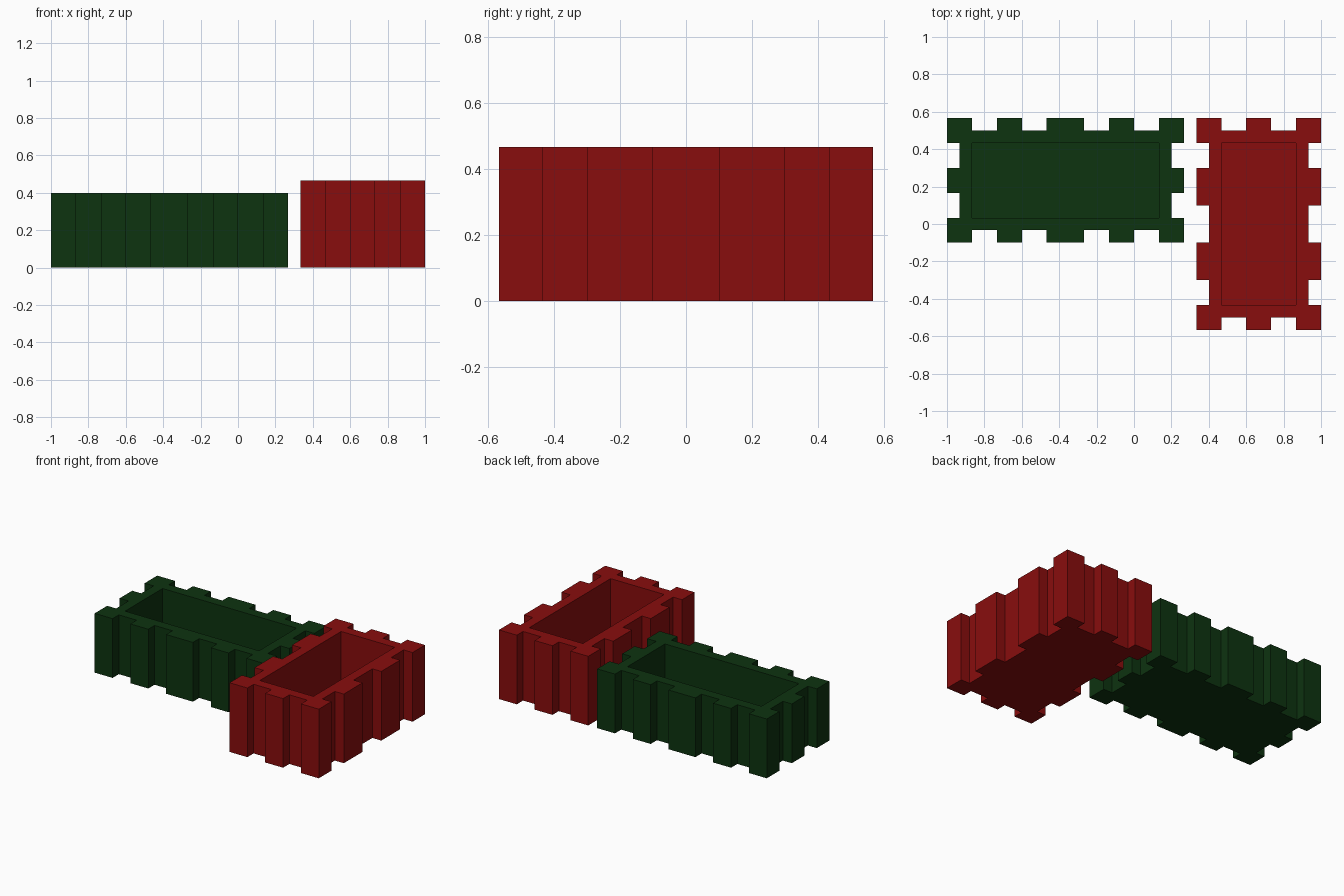
import bpy
import bmesh
from mathutils import Vector

if "Cube" in bpy.data.objects:
    bpy.data.objects.remove(bpy.data.objects["Cube"], do_unlink=True)

UNIT = 1 / 15  # wall thickness, floor thickness and tooth depth


def material(name, rgb):
    mat = bpy.data.materials.new(name)
    mat.use_nodes = True
    mat.diffuse_color = (*rgb, 1)
    bsdf = mat.node_tree.nodes["Principled BSDF"]
    bsdf.inputs["Base Color"].default_value = (*rgb, 1)
    bsdf.inputs["Roughness"].default_value = 0.8
    return mat


def toothed_outline(runs_x, runs_y):
    """Rectangle outline with alternating tooth and gap runs, in units."""
    width, depth = sum(runs_x), sum(runs_y)
    sides = [
        ((0, 0), (1, 0), runs_x),
        ((width, 0), (0, 1), runs_y),
        ((width, depth), (-1, 0), runs_x),
        ((0, depth), (0, -1), runs_y),
    ]
    points = []
    for start, direction, runs in sides:
        start, along = Vector(start), Vector(direction)
        inward = Vector((-along.y, along.x))
        points.append(start)
        travelled = 0
        for i, run in enumerate(runs[:-1]):
            travelled += run
            corner = start + along * travelled
            pair = [corner, corner + inward]
            points += pair if i % 2 == 0 else pair[::-1]
    return points


def toothed_box(name, origin, runs_x, runs_y, height, mat):
    """Open box with a toothed outer wall; origin is its low x, low y corner."""
    width, depth = sum(runs_x), sum(runs_y)
    outline = toothed_outline(runs_x, runs_y)
    cavity = [(2, 2), (width - 2, 2), (width - 2, depth - 2), (2, depth - 2)]
    bm = bmesh.new()

    def ring(points, z):
        return [bm.verts.new((p[0] * UNIT, p[1] * UNIT, z * UNIT)) for p in points]

    def walls(low, high):
        for i in range(len(low)):
            j = (i + 1) % len(low)
            bm.faces.new((low[i], low[j], high[j], high[i]))

    # Outer wall and underside
    base, top = ring(outline, 0), ring(outline, height)
    walls(base, top)
    bm.faces.new(base[::-1])
    # Cavity wall and floor
    floor, lip = ring(cavity, 1), ring(cavity, height)
    walls(floor, lip)
    bm.faces.new(floor)
    # Flat rim between the toothed outline and the cavity
    rim_edges = [bm.edges.get((loop[i - 1], loop[i]))
                 for loop in (top, lip) for i in range(len(loop))]
    bmesh.ops.triangle_fill(bm, edges=rim_edges, use_beauty=True, normal=(0, 0, 1))
    bmesh.ops.recalc_face_normals(bm, faces=bm.faces[:])

    mesh = bpy.data.meshes.new(name)
    bm.to_mesh(mesh)
    bm.free()
    mesh.materials.append(mat)
    obj = bpy.data.objects.new(name, mesh)
    obj.location = (origin[0] * UNIT, origin[1] * UNIT, 0)
    bpy.context.collection.objects.link(obj)
    return obj


green = material("dark_green", (0.004, 0.033, 0.005))
red = material("deep_red", (0.25, 0.004, 0.004))

# Long low box on the right, taller box on the left
toothed_box("green_open_box", (-15, -1.5),
            [2, 2, 2, 2, 3, 2, 2, 2, 2], [2, 2, 2, 2, 2], 6, green)
toothed_box("red_open_box", (5, -8.5),
            [2, 2, 2, 2, 2], [2, 2, 3, 3, 3, 2, 2], 7, red)
